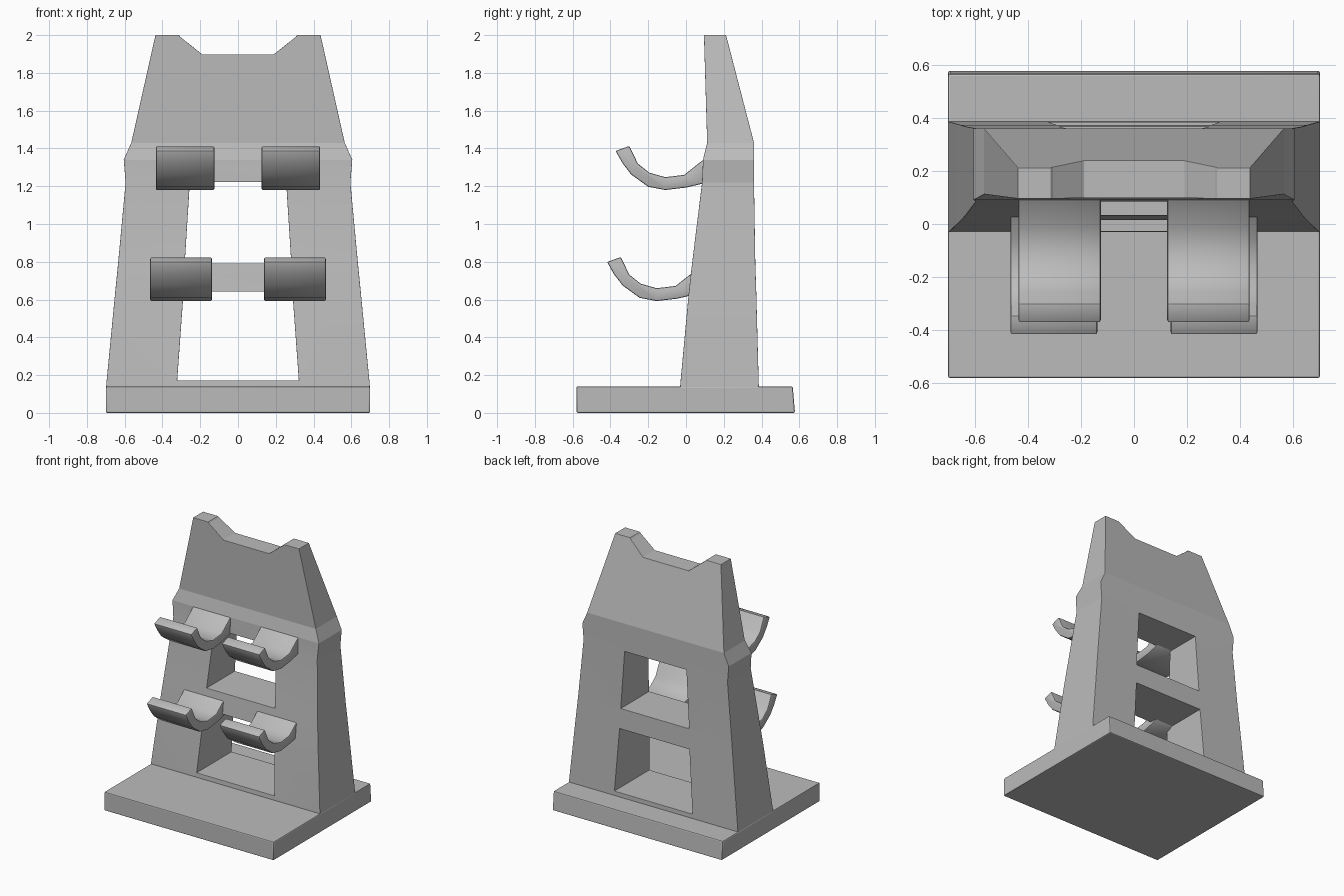
import bpy, bmesh, math

cube = bpy.data.objects.get("Cube")
if cube:
    bpy.data.objects.remove(cube, do_unlink=True)

GREY = (0.5, 0.5, 0.5, 1)
grey = bpy.data.materials.new("plain grey")
grey.use_nodes = True
grey.diffuse_color = GREY
grey.node_tree.nodes["Principled BSDF"].inputs["Base Color"].default_value = GREY


def loft(name, rings):
    """Join equal-sized rings of points into a closed solid."""
    bm = bmesh.new()
    loops = [[bm.verts.new(p) for p in ring] for ring in rings]
    n = len(loops[0])
    for a, b in zip(loops, loops[1:]):
        for i in range(n):
            j = (i + 1) % n
            bm.faces.new((a[i], a[j], b[j], b[i]))
    bm.faces.new(loops[0][::-1])
    bm.faces.new(loops[-1])
    bmesh.ops.recalc_face_normals(bm, faces=bm.faces)
    mesh = bpy.data.meshes.new(name)
    bm.to_mesh(mesh)
    bm.free()
    mesh.materials.append(grey)
    obj = bpy.data.objects.new(name, mesh)
    bpy.context.collection.objects.link(obj)
    return obj


def finish(obj, bevel, angle, cutters=()):
    """Cut, soften the edges, apply the modifiers and set the shading."""
    for c in cutters:
        cut = obj.modifiers.new("cut", 'BOOLEAN')
        cut.operation, cut.solver, cut.object = 'DIFFERENCE', 'EXACT', c
    soft = obj.modifiers.new("soft edges", 'BEVEL')
    soft.width, soft.segments = bevel, 2
    soft.limit_method, soft.angle_limit = 'ANGLE', math.radians(32)
    bpy.ops.object.select_all(action='DESELECT')
    obj.select_set(True)
    bpy.context.view_layer.objects.active = obj
    bpy.ops.object.convert(target='MESH')
    for c in cutters:
        bpy.data.objects.remove(c, do_unlink=True)
    bpy.ops.object.shade_smooth_by_angle(angle=math.radians(angle))


def cutter(name, outline):
    obj = loft(name, [[(x, y, z) for x, z in outline] for y in (-1, 1)])
    obj.hide_render = True
    return obj


# Base slab with a slightly sloped rear edge
side = [(-0.58, 0), (0.577, 0), (0.565, 0.14), (-0.58, 0.14)]
base = loft("base", [[(x, y, z) for y, z in side] for x in (-0.7, 0.7)])
finish(base, 0.008, 20)

# Tapered upright: height, half width, front y, back y
sections = [
    (0.10, 0.70, -0.033, 0.387), (0.155, 0.697, -0.03, 0.385),
    (0.64, 0.65, 0.015, 0.372), (0.79, 0.635, 0.032, 0.367),
    (1.22, 0.595, 0.085, 0.36), (1.34, 0.605, 0.09, 0.36),
    (1.43, 0.565, 0.112, 0.36), (2.0, 0.437, 0.095, 0.212),
]
upright = loft("upright", [
    [(-w, f, z), (w, f, z), (w, b, z), (-w, b, z)] for z, w, f, b in sections])

# Two tapered windows and the notch in the top
openings = []
for z0, w0, z1, w1 in ((0.172, 0.322, 0.642, 0.288), (0.792, 0.282, 1.222, 0.255)):
    openings.append(cutter("window_cutter", [(-w0, z0), (w0, z0), (w1, z1), (-w1, z1)]))
openings.append(cutter("notch_cutter", [
    (-0.188, 1.897), (0.188, 1.897), (0.305, 1.99), (0.33, 2.02), (-0.33, 2.02), (-0.305, 1.99)]))
finish(upright, 0.007, 6, openings)

# Curved cradle hooks in two rows
hook_side = [
    (0.13, 1.24), (0.085, 1.213), (0, 1.193), (-0.11, 1.18), (-0.2, 1.197),
    (-0.29, 1.262), (-0.335, 1.32), (-0.373, 1.387), (-0.3, 1.413),
    (-0.255, 1.32), (-0.195, 1.272), (-0.11, 1.248), (-0.01, 1.26), (0.085, 1.335), (0.13, 1.36)]
rows = (("upper", 0, 0, 0.125, 0.435), ("lower", -0.045, -0.588, 0.138, 0.465))
for row, dy, dz, inner, outer in rows:
    for label, s in (("left", 1), ("right", -1)):
        hook = loft(f"{row}_{label}_hook", [
            [(s * x, y + dy, z + dz) for y, z in hook_side] for x in (inner, outer)])
        finish(hook, 0.008, 33)
